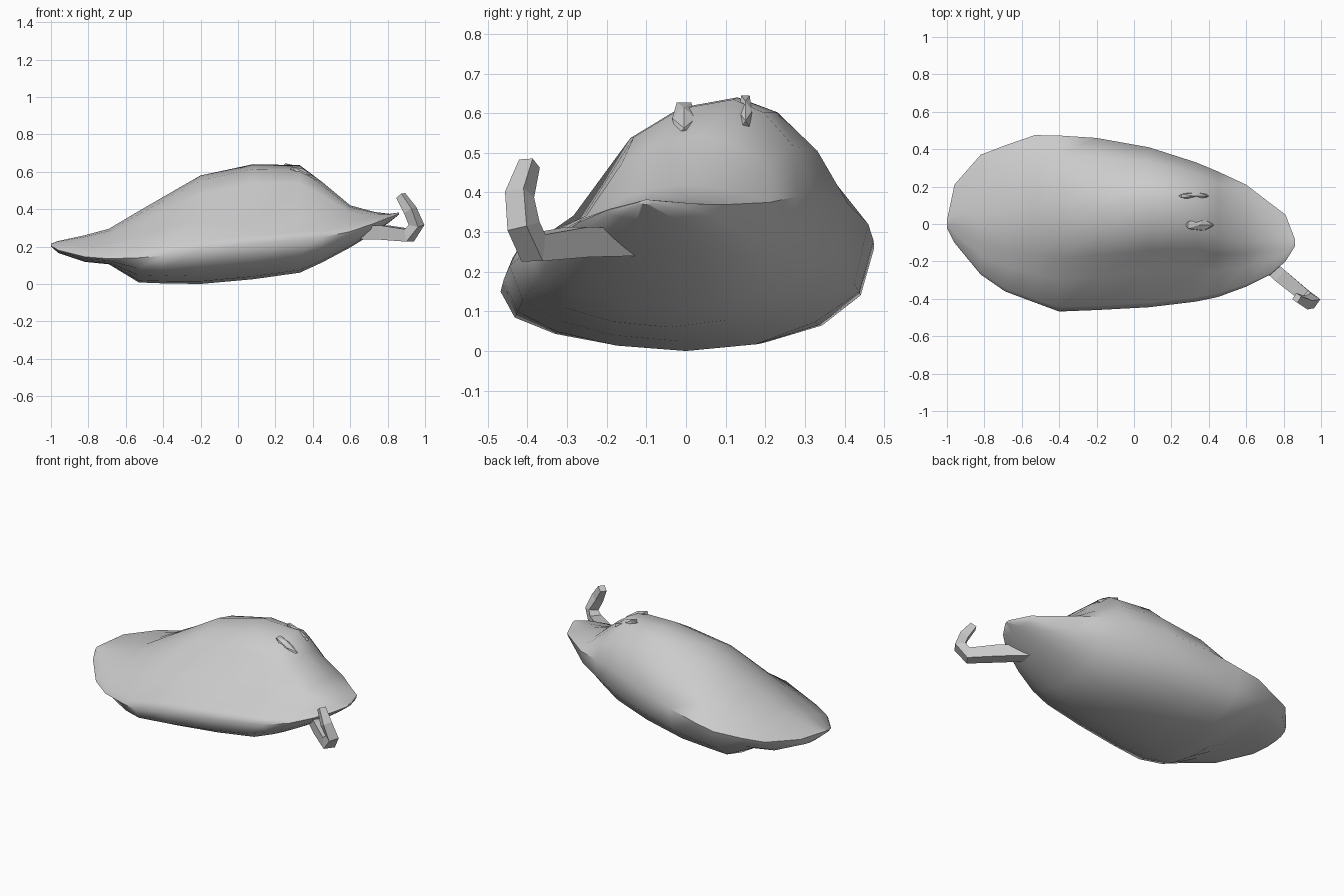
import bpy, bmesh, math
from mathutils import Vector

if "Cube" in bpy.data.objects:
    bpy.data.objects.remove(bpy.data.objects["Cube"])

def finish(name, bm, angle):
    bmesh.ops.recalc_face_normals(bm, faces=bm.faces)
    me = bpy.data.meshes.new(name)
    bm.to_mesh(me)
    bm.free()
    ob = bpy.data.objects.new(name, me)
    bpy.context.collection.objects.link(ob)
    bpy.ops.object.select_all(action='DESELECT')
    ob.select_set(True)
    bpy.context.view_layer.objects.active = ob
    if angle:
        bpy.ops.object.shade_smooth_by_angle(angle=math.radians(angle))
    return ob

def skin(bm, rings):
    # bridge closed rings of points and cap both ends
    vs = [[bm.verts.new(p) for p in r] for r in rings]
    n = len(vs[0])
    for a, b in zip(vs, vs[1:]):
        for i in range(n):
            j = (i + 1) % n
            bm.faces.new((a[i], a[j], b[j], b[i]))
    bm.faces.new(vs[0])
    bm.faces.new(vs[-1])

# body cross-section stations, one row per measured quantity
X    = [-1, -.96, -.82, -.69, -.53, -.4, -.2, .08, .33, .45, .6, .73, .81, .86]
YF   = [-.02, -.1, -.27, -.36, -.42, -.468, -.46, -.445, -.415, -.39, -.335, -.27, -.2, -.12]
ZF   = [.205, .18, .145, .135, .14, .15, .18, .215, .24, .25, .28, .325, .355, .375]
YB   = [.02, .21, .37, .42, .475, .473, .46, .41, .33, .28, .21, .11, .05, -.08]
ZB   = [.215, .225, .23, .24, .26, .28, .32, .37, .40, .39, .375, .37, .37, .38]
YT   = [0, .06, .05, .05, .06, .07, .09, .13, .12, .04, 0, -.03, -.07, -.1]
ZT   = [.215, .23, .26, .295, .39, .465, .58, .64, .635, .545, .42, .385, .375, .382]
ZBOT = [.2, .165, .118, .105, .008, .003, .0, .025, .06, .115, .195, .275, .33, .37]
CONC = [0, 0, 0, 0, 0, .15, .4, .9, 1, .8, .5, .2, 0, 0]

rings = []
for x, yf, zf, yb, zb, yt, zt, bot, c in zip(X, YF, ZF, YB, ZB, YT, ZT, ZBOT, CONC):
    r = []
    # front flank: rolled lip, then up to the ridge, hollowed near the head
    for u, convex, hollow in ((0, 0, 0), (.04, .16, .1), (.32, .5, .26), (.53, .75, .76), (.75, .93, .94), (1, 1, 1)):
        r.append((x, yf + (yt - yf) * u, zf + (zt - zf) * (convex + (hollow - convex) * c)))
    # rounded back flank
    for u, f in ((.36, .86), (.72, .5), (1, 0)):
        r.append((x, yt + (yb - yt) * u, zb + (zt - zb) * f))
    # belly
    for k in range(1, 8):
        a = math.pi * k / 8
        w = (1 - math.cos(a)) / 2
        rim = zb + (zf - zb) * w
        r.append((x, yb + (yf - yb) * w, rim + (bot - rim) * math.sin(a) ** .8))
    rings.append(r)
bm = bmesh.new()
skin(bm, rings)
finish("body_shell", bm, 50)

# hooked stem: square section swept along a bent path
path = [Vector(p) for p in ((.64, -.15, .275), (.78, -.275, .275), (.915, -.385, .26),
                            (.955, -.41, .315), (.92, -.42, .395), (.87, -.395, .473))]
half = [.035, .038, .034, .03, .027, .02]
rings = []
for i, p in enumerate(path):
    d = (path[min(i + 1, 5)] - path[max(i - 1, 0)]).normalized()
    if i < 2:
        side = Vector((-d.y, d.x, 0)).normalized()
    else:
        side = Vector((.55, .83, 0))
        side = (side - d * side.dot(d)).normalized()
    up = d.cross(side)
    rings.append([p + (side * a + up * b) * half[i] for a, b in ((-1, -1), (1, -1), (1, 1), (-1, 1))])
bm = bmesh.new()
skin(bm, rings)
finish("hooked_stem", bm, 0)

# two small ragged chips on the crest
for name, loc, sc in (("front_chip", (.35, -.005, .585), (.085, .035, .03)),
                      ("back_chip", (.32, .15, .605), (.09, .02, .025))):
    bm = bmesh.new()
    bmesh.ops.create_icosphere(bm, subdivisions=1, radius=1)
    for v in bm.verts:
        v.co = Vector((v.co.x * sc[0], v.co.y * sc[1], v.co.z * sc[2] - v.co.x * .04)) + Vector(loc)
    finish(name, bm, 0)
